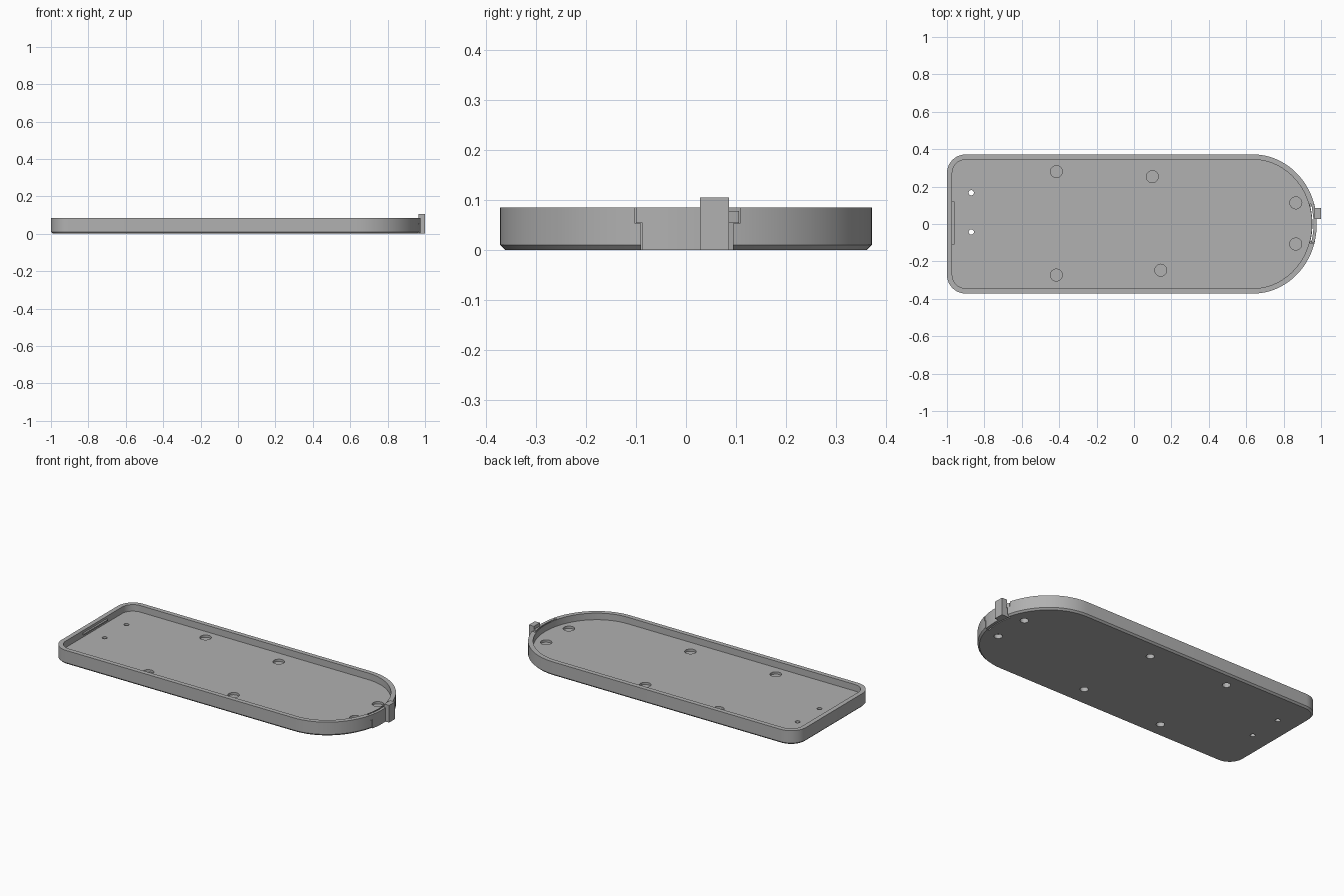
import bpy, bmesh, math
from mathutils import Matrix

if "Cube" in bpy.data.objects:
    bpy.data.objects.remove(bpy.data.objects["Cube"])

grey = bpy.data.materials.new("light_grey")
grey.use_nodes = True
COLOUR = (0.44, 0.44, 0.44, 1)
grey.diffuse_color = COLOUR
grey.node_tree.nodes["Principled BSDF"].inputs["Base Color"].default_value = COLOUR

HALF, TOP, WALL, FLOOR = 0.372, 0.085, 0.028, 0.045
END_X, END_R, CORNER = 0.636, 0.342, 0.1


def finish(name, bm):
    bmesh.ops.recalc_face_normals(bm, faces=bm.faces)
    mesh = bpy.data.meshes.new(name)
    bm.to_mesh(mesh)
    bm.free()
    ob = bpy.data.objects.new(name, mesh)
    bpy.context.collection.objects.link(ob)
    mesh.materials.append(grey)
    return ob


def arc(cx, cy, rx, ry, a0, a1, n):
    steps = [math.radians(a0 + (a1 - a0) * i / n) for i in range(n + 1)]
    return [(cx + rx * math.cos(a), cy + ry * math.sin(a)) for a in steps]


def outline(d):
    """Plan shape, inset by d: broad round end and two rounded corners."""
    r, cx, cy = CORNER - d, -1 + CORNER, HALF - CORNER
    return (arc(END_X, 0, END_R - d, HALF - d, -90, 90, 48)
            + arc(cx, cy, r, r, 90, 180, 10)
            + arc(cx, -cy, r, r, 180, 270, 10))


def loft(name, levels):
    """Join stacked rings and cap both ends."""
    bm = bmesh.new()
    rings = [[bm.verts.new((x, y, z)) for x, y in pts] for pts, z in levels]
    n = len(rings[0])
    for a, b in zip(rings, rings[1:]):
        for i in range(n):
            j = (i + 1) % n
            bm.faces.new((a[i], a[j], b[j], b[i]))
    bm.faces.new(rings[0])
    bm.faces.new(rings[-1])
    return finish(name, bm)


def end_x(y, d):
    return END_X + (END_R - d) * math.sqrt(1 - (y / (HALF - d)) ** 2)


def end_strip(name, y0, y1, z0, z1, d0, d1):
    """Curved plate following the round end between two insets."""
    ys = [y0 + (y1 - y0) * i / 10 for i in range(11)]
    pts = [(end_x(y, d0), y) for y in ys] + [(end_x(y, d1), y) for y in reversed(ys)]
    return loft(name, [(pts, z0), (pts, z1)])


def cylinder(name, x, y, z0, z1, r):
    pts = arc(x, y, r, r, 0, 348.75, 31)
    return loft(name, [(pts, z0), (pts, z1)])


def box(name, x0, x1, y0, y1, z0, z1):
    pts = [(x0, y0), (x1, y0), (x1, y1), (x0, y1)]
    return loft(name, [(pts, z0), (pts, z1)])


# Tray with chamfered underside, rim and recessed floor
tray = loft("tray", [(outline(0.01), 0), (outline(0), 0.01), (outline(0), TOP),
                     (outline(WALL), TOP), (outline(WALL), FLOOR)])

cutters = []
# Round pockets in the floor, with narrower blind holes below
for x, y in [(-0.415, 0.28), (-0.415, -0.273), (0.098, 0.253),
             (0.143, -0.247), (0.865, 0.113), (0.865, -0.107)]:
    cutters.append(cylinder("pocket_cutter", x, y, FLOOR - 0.014, 0.08, 0.032))
    cutters.append(cylinder("under_cutter", x, y, -0.02, 0.026, 0.023))
# Small through holes
for y in (0.167, -0.043):
    cutters.append(cylinder("pin_cutter", -0.87, y, -0.02, 0.1, 0.014))
# T-shaped opening for the latch
cutters.append(end_strip("latch_cutter_low", -0.09, 0.094, -0.02, 0.06, -0.03, 0.024))
cutters.append(end_strip("latch_cutter_high", -0.102, 0.108, 0.053, 0.12, -0.03, 0.024))

for c in cutters:
    mod = tray.modifiers.new(c.name, 'BOOLEAN')
    mod.operation, mod.solver, mod.object = 'DIFFERENCE', 'EXACT', c
bpy.context.view_layer.update()
evaluated = tray.evaluated_get(bpy.context.evaluated_depsgraph_get())
cut_mesh = bpy.data.meshes.new_from_object(evaluated)
tray.modifiers.clear()
tray.data = cut_mesh
for c in cutters:
    bpy.data.objects.remove(c)

# Latch plate, its upper shoulder, thumb tab and small hook
end_strip("latch_plate", -0.087, 0.086, 0, TOP, 0.001, 0.018)
end_strip("latch_shoulder", -0.1, -0.086, 0.054, TOP, 0.001, 0.018)
end_strip("latch_hook", 0.085, 0.106, 0.054, 0.078, 0.001, 0.016)
tab = box("latch_tab", 0.966, 1.0, 0.028, 0.086, 0, 0.105)

# Retaining ridge inside the square end
box("retaining_ridge", -0.974, -0.961, -0.11, 0.12, 0.062, 0.07)

# Smooth the curved walls, keep edges crisp
bpy.ops.object.select_all(action='DESELECT')
tray.select_set(True)
bpy.context.view_layer.objects.active = tray
bpy.ops.object.shade_smooth_by_angle(angle=math.radians(25))
